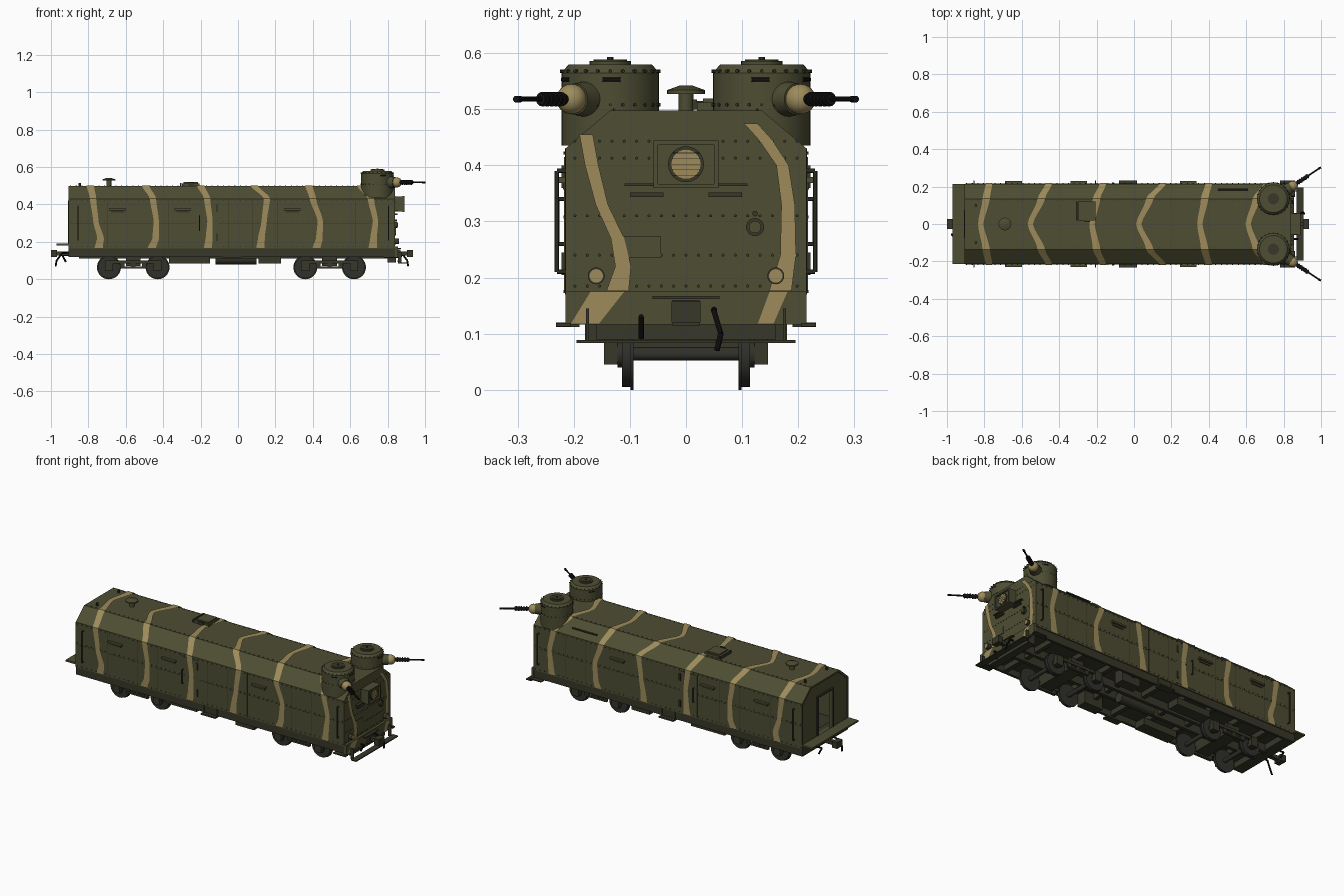
import bpy, bmesh, math
from mathutils import Vector, Matrix

if "Cube" in bpy.data.objects:
    bpy.data.objects.remove(bpy.data.objects["Cube"])

def mat(name, c):
    m = bpy.data.materials.new(name)
    m.diffuse_color = (*c, 1)
    m.use_nodes = True
    m.node_tree.nodes["Principled BSDF"].inputs["Base Color"].default_value = m.diffuse_color
    return m

OLIVE = mat("olive armour", (.075, .074, .033))
DARK = mat("dark olive frame", (.038, .038, .022))
STEEL = mat("wheel steel", (.030, .030, .024))
TAN = mat("tan camouflage", (.34, .26, .105))
BLACK = mat("gun black", (.006, .006, .006))

class Part:
    """Collects simple solids in one mesh object."""
    def __init__(self, name, material):
        self.name, self.m, self.bm = name, material, bmesh.new()
    def box(self, x0, x1, y0, y1, z0, z1):
        M = Matrix.Translation(((x0+x1)/2, (y0+y1)/2, (z0+z1)/2)) @ Matrix.Diagonal((abs(x1-x0), abs(y1-y0), abs(z1-z0), 1))
        bmesh.ops.create_cube(self.bm, size=1, matrix=M)
        return self
    def cyl(self, a, b, r, r2=None, n=24):
        a, b = Vector(a), Vector(b)
        d = b - a
        M = Matrix.Translation((a+b)/2) @ d.to_track_quat('Z', 'Y').to_matrix().to_4x4()
        bmesh.ops.create_cone(self.bm, cap_ends=True, segments=n, radius1=r, radius2=r if r2 is None else r2, depth=d.length, matrix=M)
        return self
    def rod(self, pts, r, n=8):
        for a, b in zip(pts, pts[1:]):
            self.cyl(a, b, r, n=n)
        return self
    def ball(self, c, r):
        bmesh.ops.create_uvsphere(self.bm, u_segments=20, v_segments=12, radius=r, matrix=Matrix.Translation(c))
        return self
    def prism(self, yz, x0, x1):
        A = [self.bm.verts.new((x0, y, z)) for y, z in yz]
        B = [self.bm.verts.new((x1, y, z)) for y, z in yz]
        self.bm.faces.new(A)
        self.bm.faces.new(B[::-1])
        for i in range(len(A)):
            j = (i+1) % len(A)
            self.bm.faces.new((A[j], A[i], B[i], B[j]))
        return self
    def ribbon(self, pts, widths, side):
        s = Vector(side)
        rows = [(self.bm.verts.new(Vector(p)-s*w), self.bm.verts.new(Vector(p)+s*w)) for p, w in zip(pts, widths)]
        for (a, b), (c, d) in zip(rows, rows[1:]):
            self.bm.faces.new((a, b, d, c))
        return self
    def done(self, smooth=False, normals=True):
        if normals:
            bmesh.ops.recalc_face_normals(self.bm, faces=self.bm.faces)
        me = bpy.data.meshes.new(self.name)
        self.bm.to_mesh(me)
        self.bm.free()
        me.materials.append(self.m)
        o = bpy.data.objects.new(self.name, me)
        bpy.context.collection.objects.link(o)
        if smooth:
            bpy.ops.object.select_all(action='DESELECT')
            o.select_set(True)
            bpy.context.view_layer.objects.active = o
            bpy.ops.object.shade_smooth_by_angle(angle=math.radians(35))
        return o

X0, X1, W = -.905, .84, .215
half = [(W, .165), (W, .43), (.135, .498)]
sect = half + [(-y, z) for y, z in half[::-1]]
inner = [(y*.95, .165 + (z-.165)*.97) for y, z in sect]

# Hull: hollow shell, front plate, rear wall with open doorway, floor
Part("hull_shell", OLIVE).prism(sect + inner[::-1], X0, X1).done()
Part("front_plate", OLIVE).prism(sect, X1-.012, X1).box(.84, .855, -W, W, .116, .175).done()
door = [(-.065, .165), (-.065, .41), (.065, .41), (.065, .165)]
Part("rear_wall", OLIVE).prism(sect + door, X0+.005, X0+.02).done()
Part("floor", DARK).box(X0, X1, -.21, .21, .155, .168).done()
Part("rear_platform", OLIVE).box(-.97, X0, -.215, .215, .18, .19).box(-.905, -.87, -.2, .2, .165, .18).done()
Part("rear_door_frame", DARK).box(X0-.004, X0+.005, -.075, -.065, .19, .42).box(X0-.004, X0+.005, .065, .075, .19, .42).box(X0-.004, X0+.005, -.075, .075, .41, .42).done()

# Underframe: sills, headstocks, cross beams, tanks, boxes
u = Part("underframe", DARK)
for s in (-1, 1):
    u.box(-.865, .84, s*.195, s*.21, .12, .166)
    u.box(-.85, .84, s*.03, s*.05, .11, .156)
    u.box(-.37, -.15, s*.10, s*.17, .085, .125)
    u.box(.11, .23, s*.12, s*.18, .083, .155)
    u.box(-.08, .015, s*.19, s*.232, .112, .12)
    u.box(-.08, -.072, s*.205, s*.215, .112, .166).box(.007, .015, s*.205, s*.215, .112, .166)
for x in (-.74, -.56, -.38, -.2, -.02, .16, .30, .49, .70):
    u.box(x-.012, x+.012, -.2, .2, .125, .156)
u.box(-.905, -.84, -.21, .21, .12, .178).box(.80, .845, -.16, .16, .09, .156)
u.done()
Part("air_tank", DARK).cyl((-.12, 0, .11), (.1, 0, .11), .03).done(True)

# Bogies and wheels
wheels, bog = Part("wheels", STEEL), Part("bogie_frames", DARK)
for cx in (-.56, .49):
    for x in (cx-.13, cx+.13):
        wheels.cyl((x, -.14, .064), (x, .14, .064), .012, n=12)
        for s in (-1, 1):
            wheels.cyl((x, s*.094, .064), (x, s*.099, .064), .064, n=32)
            wheels.cyl((x, s*.099, .064), (x, s*.114, .064), .059, n=32)
            wheels.cyl((x, s*.114, .064), (x, s*.122, .064), .024, n=16)
            bog.box(x-.022, x+.022, s*.122, s*.146, .045, .10)
    for s in (-1, 1):
        bog.box(cx-.14, cx+.14, s*.124, s*.14, .083, .10)
        bog.box(cx-.07, cx+.07, s*.124, s*.14, .058, .068)
        for dx in (-.06, 0, .06):
            bog.box(cx+dx-.012, cx+dx+.012, s*.126, s*.138, .06, .09)
    bog.box(cx-.04, cx+.04, -.13, .13, .07, .13)
wheels.done(True)
bog.done()

# Couplers, brake hoses, front footboard
cp, hose = Part("couplers", DARK), Part("brake_hoses", BLACK)
for s, xe, xs in ((1, .935, .84), (-1, -1.0, -.86)):
    cp.box(xs, xe-s*.03, -.012, .012, .128, .148)
    cp.box(xe-s*.032, xe, -.026, .026, .12, .157)
    h = xe - s*.06
    hose.rod([(xs, s*.05, .145), (h, s*.05, .14), (h+s*.03, s*.062, .10), (h+s*.035, s*.055, .07)], .005)
    hose.rod([(xs, -s*.08, .13), (h, -s*.08, .13), (h-s*.02, -s*.08, .092)], .005)
cp.box(.855, .87, -.024, .024, .115, .16).box(.855, .872, -.06, .06, .162, .167).done()
hose.done(True)
fb = Part("front_footboard", DARK).box(.87, .905, -.195, .195, .083, .089)
for s in (-1, 1):
    fb.box(.855, .875, s*.173, s*.178, .083, .145)
    fb.box(.78, .86, s*.205, s*.232, .113, .119)
fb.done()

# Side fittings: door panels, visor flaps, handrails, panel seams
doors, vis, rail = Part("side_doors", OLIVE), Part("vision_flaps", DARK), Part("handrails", DARK)
flap = Part("flap_covers", OLIVE)
for s in (-1, 1):
    doors.box(-.225, -.105, s*W, s*(W+.002), .175, .415)
    for z in (.225, .38):
        vis.box(-.118, -.108, s*W, s*.222, z-.02, z+.02)
    for x in (-.645, -.295, .29):
        vis.box(x-.035, x+.035, s*W, s*.219, .357, .369)
        flap.box(x-.045, x+.045, s*W, s*.230, .369, .379)
    for x in (-.855, .805):
        rail.rod([(x, s*W, .39), (x, s*.23, .39), (x, s*.23, .21), (x, s*W, .21)], .004, 6)
    rail.rod([(-.205, s*W, .34), (-.205, s*.229, .34), (-.205, s*.229, .26), (-.205, s*W, .26)], .0035, 6)
    for x in (-.7, -.5, -.37, -.05, .08, .21, .5, .63):
        vis.box(x-.0012, x+.0012, s*W, s*(W+.0008), .17, .43)
    vis.box(-.9, .84, s*W, s*(W+.0008), .299, .301)
doors.done(); vis.done(); rail.done(); flap.done()

# Roof: mushroom vent, hatch, small pegs, stowed rod
Part("roof_vent", OLIVE).cyl((-.69, 0, .495), (-.69, 0, .53), .013).cyl((-.69, 0, .527), (-.69, 0, .534), .034).cyl((-.69, 0, .534), (-.69, 0, .542), .034, .012).done(True)
Part("roof_hatch", OLIVE).box(-.3, -.205, .02, .12, .497, .512).box(-.292, -.213, .03, .11, .512, .519).done()
hf = Part("hatch_hinges", DARK).box(-.31, -.303, .02, .12, .497, .515).box(-.265, -.235, .012, .02, .5, .517)
for s in (-1, 1):
    hf.cyl((-.845, s*.1, .495), (-.845, s*.1, .515), .007, n=10)
hf.rod([(.45, .185, .463), (.61, .185, .463)], .005).done()

# Turrets with angled guns
tur, trim = Part("turrets", OLIVE), Part("turret_trim", DARK)
ring, gun, riv = Part("gun_balls", TAN), Part("guns", BLACK), Part("rivets", DARK)
for s in (-1, 1):
    c = Vector((.745, s*.135, 0))
    d = Vector((.834, s*.552, 0))
    at = lambda t, z=.518: c + d*t + Vector((0, 0, z))
    p = lambda z: c + Vector((0, 0, z))
    tur.cyl(p(.435), p(.565), .087, n=40).cyl(p(.565), p(.58), .087, .074, n=40)
    tur.cyl(p(.58), p(.586), .037).cyl(at(.06), at(.115), .034, .028)
    trim.cyl(p(.586), p(.589), .03).cyl(p(.588), p(.593), .006, n=10)
    ring.ball(at(.125), .027)
    gun.cyl(at(.14), at(.225), .010, n=14).cyl(at(.225), at(.302), .0045, n=10).cyl(at(.29), at(.305), .006, n=10)
    for k in range(5):
        gun.cyl(at(.158+k*.014), at(.164+k*.014), .013, n=14)
    for a in (-35, 35, 180):
        v = Matrix.Rotation(math.radians(a), 3, 'Z') @ d
        q = p(.553) + v*.083
        gun.cyl(q - v.cross(Vector((0, 0, 1)))*.016, q + v.cross(Vector((0, 0, 1)))*.016, .0055, n=6)
    for k in range(24):
        v = Vector((math.cos(k*math.pi/12), math.sin(k*math.pi/12), 0))
        for z in (.508, .568):
            riv.cyl(p(z)+v*.084, p(z)+v*.0895, .003, n=6)
tur.done(True); trim.done(True); ring.done(True); gun.done(True)

# Rivet rows on sides, roof edges and front plate
N = 58
for i in range(N):
    x = -.895 + i*1.725/(N-1)
    for s in (-1, 1):
        for z in (.175, .308, .422):
            riv.cyl((x, s*(W-.001), z), (x, s*(W+.003), z), .003, n=5)
        riv.cyl((x, s*.128, .497), (x, s*.128, .501), .003, n=5)
for y in range(-9, 10):
    for z in (.185, .24, .31, .413, .443):
        if abs(y) > 2 or z < .35:
            riv.cyl((X1-.001, y*.022, z), (X1+.003, y*.022, z), .003, n=5)
riv.done()

# Front plate: searchlight housing, headlights, port, vision bars
fr = Part("searchlight_box", OLIVE).box(.84, .88, -.056, .056, .362, .442)
fr.box(.88, .89, -.058, .058, .436, .444).box(.88, .89, -.058, .058, .36, .367)
fr.box(.88, .89, -.058, -.05, .36, .444).box(.88, .89, .05, .058, .36, .444)
fr.box(.84, .844, -.118, -.045, .235, .273).done()
lamps, lens = Part("lamp_rims", DARK), Part("lamp_lenses", TAN)
lamps.cyl((.88, 0, .402), (.886, 0, .402), .032)
lens.cyl((.886, 0, .402), (.888, 0, .402), .026)
for k in range(-2, 3):
    lamps.box(.888, .889, -.025, .025, .4015+k*.01, .4025+k*.01)
for s in (-1, 1):
    lamps.cyl((.84, s*.16, .203), (.86, s*.16, .203), .015)
    lens.cyl((.86, s*.16, .203), (.862, s*.16, .203), .012)
    lamps.box(.84, .852, s*.04, s*.10, .344, .352)
    lamps.box(.84, .856, s*.056, s*.11, .363, .368)
lamps.cyl((.84, .123, .29), (.852, .123, .29), .016).cyl((.84, .123, .314), (.85, .123, .314), .005, n=10)
lamps.done(True); lens.done(True)
Part("port_cover", OLIVE).cyl((.852, .123, .29), (.856, .123, .29), .011).done(True)

# Camouflage: thin wavy bands wrapped over roof and sides
WY = W + .0035
path = [(0, .5025), (.137, .5025), (WY, .4325), (WY, .31), (WY, .22), (WY, .168)]
bands = [(-.82, -.79, -.775, -.76, -.735, -.745), (-.555, -.495, -.455, -.437, -.44, -.46),
         (-.225, -.20, -.165, -.15, -.155, -.16), (.025, .085, .155, .14, .125, .12),
         (.352, .378, .40, .44, .435, .42), (.61, .655, .71, .735, .725, .72)]
camo = Part("camouflage_bands", TAN)
wid = (.014, .020, .017, .014, .018, .022)
for b in bands:
    pts, ws = [], []
    for i in range(5):
        for k in range(6 if i == 4 else 5):
            t = k/5
            e = t*t*(3-2*t)*.6 + t*.4
            (y0, z0), (y1, z1) = path[i], path[i+1]
            pts.append((b[i]+(b[i+1]-b[i])*e, y0+(y1-y0)*t, z0+(z1-z0)*t))
            ws.append(wid[i]+(wid[i+1]-wid[i])*t)
    camo.ribbon([(x, -y, z) for x, y, z in pts], ws, (1, 0, 0))
    camo.ribbon(pts, ws, (-1, 0, 0))
# bands on the front plate and apron
L = [(-.178, .455), (-.168, .40), (-.150, .33), (-.122, .27), (-.112, .22), (-.122, .176)]
R = [(.115, .475), (.142, .445), (.172, .40), (.182, .33), (.182, .24), (.168, .176)]
for q in (L, R):
    camo.ribbon([(.8455, y, z) for y, z in q], (.012, .012, .011, .012, .014, .02), (0, -1, 0))
camo.ribbon([(.8575, -.14, .175), (.8575, -.18, .118)], (.03, .025), (0, -1, 0))
camo.ribbon([(.8575, .165, .175), (.8575, .142, .118)], (.016, .014), (0, -1, 0))
camo.done(normals=False)
